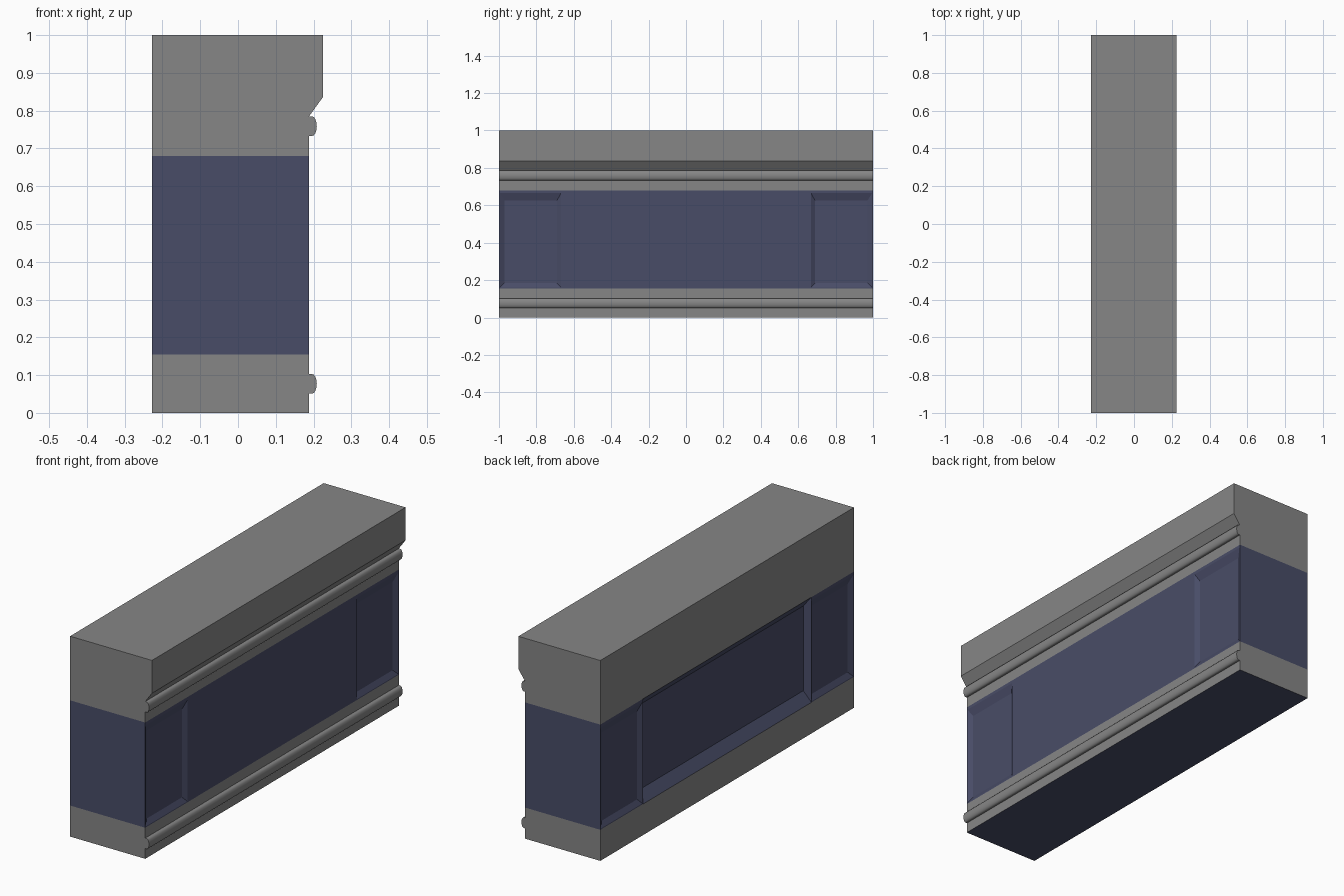
import bpy, bmesh, math

if "Cube" in bpy.data.objects:
    bpy.data.objects.remove(bpy.data.objects["Cube"])

def material(name, rgb):
    m = bpy.data.materials.new(name)
    m.diffuse_color = (*rgb, 1)
    m.use_nodes = True
    m.node_tree.nodes["Principled BSDF"].inputs["Base Color"].default_value = m.diffuse_color
    return m

GREY = material("stone grey", (0.24, 0.24, 0.24))
BLUE = material("slate blue", (0.066, 0.073, 0.137))
BACK, FRONT = -0.227, 0.188      # wall faces along x
Z0, Z1 = 0.155, 0.68             # blue band

def finish(bm, name, mats):
    bmesh.ops.remove_doubles(bm, verts=bm.verts, dist=0.0001)
    bmesh.ops.recalc_face_normals(bm, faces=bm.faces)
    me = bpy.data.meshes.new(name)
    bm.to_mesh(me)
    bm.free()
    ob = bpy.data.objects.new(name, me)
    bpy.context.collection.objects.link(ob)
    for m in mats:
        me.materials.append(m)
    return ob

def extrude_profile(name, pts, blue_bottom=False, smooth=False):
    """Sweep an x-z profile along the full length in y."""
    bm = bmesh.new()
    f = bm.faces.new([bm.verts.new((x, -1, z)) for x, z in pts])
    ext = bmesh.ops.extrude_face_region(bm, geom=[f])
    for v in ext["geom"]:
        if isinstance(v, bmesh.types.BMVert):
            v.co.y = 1
    for face in bm.faces:
        if blue_bottom and face.calc_center_median().z < 0.001:
            face.material_index = 1
        face.smooth = smooth and len(face.verts) == 4
    ob = finish(bm, name, [GREY, BLUE] if blue_bottom else [GREY])
    if smooth:
        bpy.context.view_layer.objects.active = ob
        ob.select_set(True)
        bpy.ops.object.shade_smooth_by_angle(angle=math.radians(35))
        ob.select_set(False)
    return ob

# Grey base and coping with its sloped overhang
extrude_profile("base_course", [(BACK, 0), (FRONT, 0), (FRONT, Z0), (BACK, Z0)], blue_bottom=True)
extrude_profile("coping", [(BACK, Z1), (FRONT, Z1), (FRONT, 0.785), (0.225, 0.836),
                           (0.225, 1), (BACK, 1)])

# Rounded mouldings along the front
for name, z in (("lower_moulding", 0.077), ("upper_moulding", 0.759)):
    arc = [(0.196 + 0.0125 * math.cos(a), z + 0.026 * math.sin(a))
           for a in (math.radians(-90 + 22.5 * i) for i in range(9))]
    extrude_profile(name, [(FRONT, z - 0.026)] + arc + [(FRONT, z + 0.026)], smooth=True)

# Blue wall with recessed panels
bm = bmesh.new()

def rect(x, y0, y1, z0, z1):
    return [(x, y0, z0), (x, y1, z0), (x, y1, z1), (x, y0, z1)]

def quad(pts):
    bm.faces.new([bm.verts.new(p) for p in pts])

def nested(rects):
    """Join rectangles one inside the other, then fill the last."""
    for a, b in zip(rects, rects[1:]):
        for i in range(4):
            j = (i + 1) % 4
            quad([a[i], a[j], b[j], b[i]])
    quad(rects[-1])

for x, inward in ((FRONT, -1), (BACK, 1)):
    for s in (-1, 1):
        nested([rect(x, s * 0.665, s, Z0, Z1),
                rect(x, s * 0.668, s * 0.995, 0.16, 0.665),
                rect(x + inward * 0.014, s * 0.69, s * 0.97, 0.185, 0.625)])
    middle = [rect(x, -0.665, 0.665, Z0, Z1)]
    if x == BACK:  # deep middle recess at the back only
        middle.append(rect(x + 0.038, -0.655, 0.655, 0.207, 0.63))
    nested(middle)
for y in (-1, 1):
    quad([(BACK, y, Z0), (FRONT, y, Z0), (FRONT, y, Z1), (BACK, y, Z1)])
finish(bm, "panelled_wall", [BLUE])
